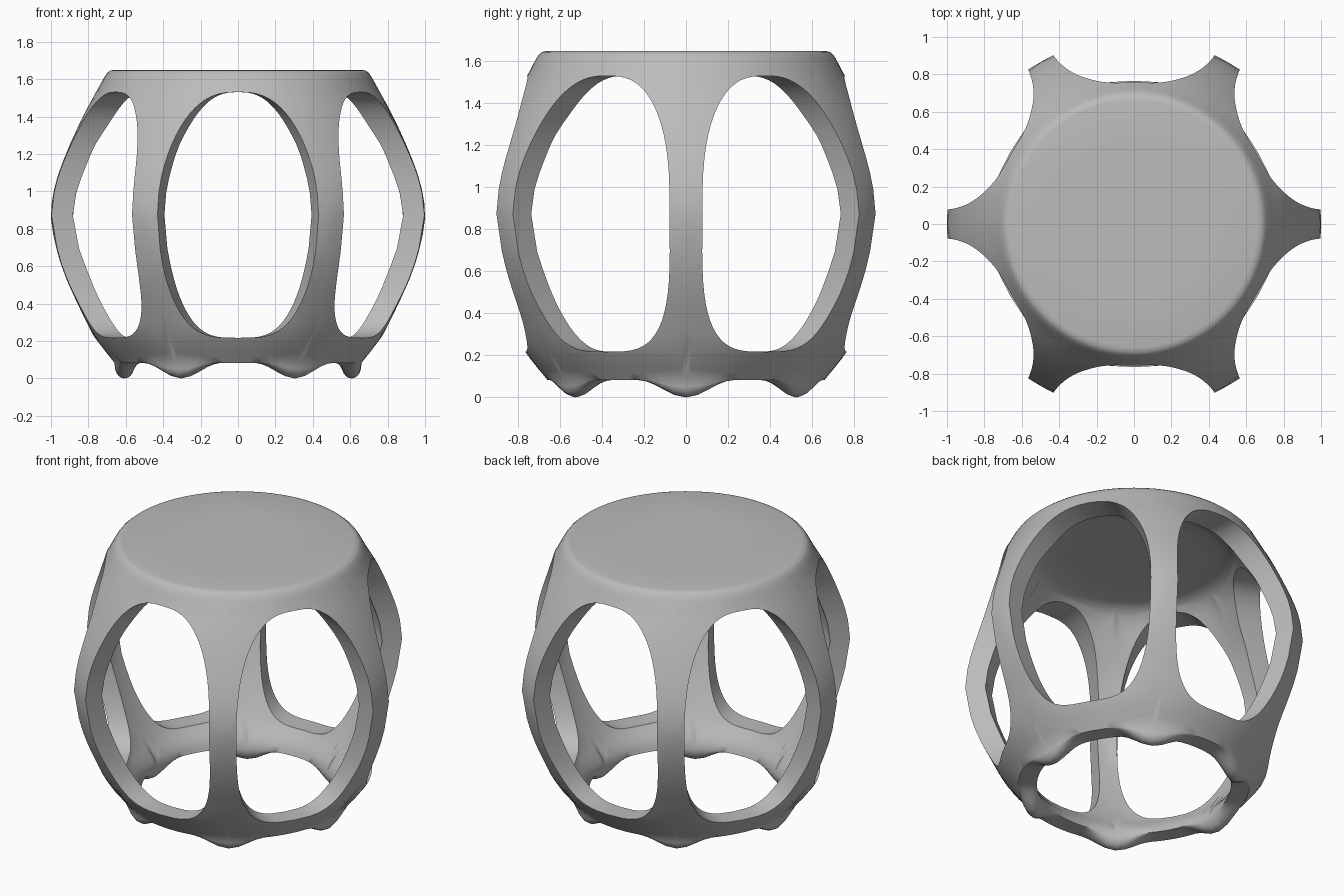
import bpy, bmesh, math

cube = bpy.data.objects.get("Cube")
if cube:
    bpy.data.objects.remove(cube)

# Profiles as (height, radius)
OUTER = [(0.083, 0.66), (0.22, 0.767), (0.38, 0.848), (0.53, 0.917), (0.68, 0.967), (0.87, 1.0),
         (1.04, 0.976), (1.2, 0.92), (1.42, 0.82), (1.53, 0.757), (1.61, 0.715)]
INNER = [(0.083, 0.554), (0.14, 0.575), (0.22, 0.64), (0.53, 0.79), (0.87, 0.885),
         (1.2, 0.79), (1.36, 0.70), (1.5, 0.615), (1.555, 0.56)]
SEAT_TOP = [(1.632, 0.70), (1.645, 0.685), (1.65, 0.66), (1.65, 0.4), (1.65, 0.0)]
SEAT_UNDER = [(1.572, 0.5), (1.58, 0.4), (1.58, 0.0)]

STEPS = 64                      # points around each window
HOLE_MID, HOLE_HALF = 0.874, 0.657
HOLE_ANGLE = math.radians(25.5)
SECTOR = math.radians(30)
LOOPS = [0, 0.12, 0.3, 0.55, 0.78, 1]


def radius(profile, z):
    """Smooth radius of a profile at height z."""
    n = len(profile)

    def slope(i):
        a, b = profile[max(i - 1, 0)], profile[min(i + 1, n - 1)]
        return (b[1] - a[1]) / (b[0] - a[0])

    i = 0
    while i < n - 2 and z > profile[i + 1][0]:
        i += 1
    (z0, r0), (z1, r1) = profile[i], profile[i + 1]
    h = z1 - z0
    t = min(max((z - z0) / h, 0), 1)
    return (r0 * (1 + 2 * t) * (1 - t) ** 2 + r1 * t * t * (3 - 2 * t)
            + h * slope(i) * t * (1 - t) ** 2 - h * slope(i + 1) * t * t * (1 - t))


def polar(r, angle, z):
    return (r * math.cos(angle), r * math.sin(angle), z)


def hole_point(a):
    """Rounded window outline, squarer at the bottom."""
    c, s = math.cos(a), math.sin(a)
    n = 2.7 if s > 0 else 3.6
    return (HOLE_ANGLE * math.copysign(abs(c) ** (2 / n), c),
            HOLE_MID + HOLE_HALF * math.copysign(abs(s) ** (2 / n), s))


def edge_point(a, low, high):
    """Border of one sixth of the shell, in line with the window outline."""
    c, s = math.cos(a), math.sin(a)
    m = max(abs(c), abs(s))
    v = s / m
    return SECTOR * c / m, (low + high) / 2 + v * (high - low) / 2


def skin(bm, rows):
    """Quads between rows of points."""
    rows = [[bm.verts.new(p) for p in row] for row in rows]
    for lower, upper in zip(rows, rows[1:]):
        for i in range(len(lower) - 1):
            bm.faces.new((lower[i], lower[i + 1], upper[i + 1], upper[i]))


def panel(profile, middle, widen):
    """Rows from the window edge out to the border of one sixth."""
    low, high = profile[0][0], profile[-1][0]
    rows = []
    for t in LOOPS:
        row = []
        for k in range(STEPS + 1):
            a = math.tau * k / STEPS
            (u0, z0), (u1, z1) = hole_point(a), edge_point(a, low, high)
            u = u0 * widen * (1 - t) + u1 * t
            z = z0 * (1 - t) + z1 * t
            row.append(polar(radius(profile, z), middle + u, z))
        rows.append(row)
    return rows


def foot_drop(u):
    """Bell-shaped drop of the base rim at the foot of each rib."""
    d = (SECTOR - abs(u)) * 0.61
    return 0.083 * (0.5 + 0.5 * math.cos(math.pi * min(d / 0.23, 1)))


bm = bmesh.new()
eighth = STEPS // 8
for sector in range(6):
    middle = SECTOR + sector * 2 * SECTOR
    outer, inner = panel(OUTER, middle, 1), panel(INNER, middle, 1.035)
    skin(bm, outer)
    skin(bm, inner)
    skin(bm, [outer[0], inner[0]])                      # window walls
    across = [edge_point(math.tau * k / STEPS, 0, 1)[0] for k in range(eighth, 3 * eighth + 1)]
    for start, cap in ((OUTER[-1], SEAT_TOP), (INNER[-1], SEAT_UNDER)):   # seat faces
        skin(bm, [[polar(r, middle + u, z) for u in across] for z, r in [start] + cap])
    rim = []                                            # base rim and feet
    for k in range(11):
        a = math.pi * k / 10
        rim.append([polar(0.607 + 0.053 * math.cos(a), middle + u,
                          0.083 - foot_drop(u) * math.sin(a) ** 0.8 if 0 < k < 10 else 0.083)
                    for u in across])
    skin(bm, rim)

bmesh.ops.remove_doubles(bm, verts=bm.verts, dist=0.0005)
bmesh.ops.dissolve_degenerate(bm, edges=bm.edges, dist=0.0001)
bmesh.ops.recalc_face_normals(bm, faces=bm.faces)

mesh = bpy.data.meshes.new("stool_frame")
bm.to_mesh(mesh)
bm.free()
stool = bpy.data.objects.new("stool_frame", mesh)
bpy.context.collection.objects.link(stool)

# Single matte grey
grey = bpy.data.materials.new("grey")
grey.use_nodes = True
grey.diffuse_color = (0.5, 0.5, 0.5, 1)
grey.node_tree.nodes["Principled BSDF"].inputs["Base Color"].default_value = (0.5, 0.5, 0.5, 1)
mesh.materials.append(grey)

bpy.ops.object.select_all(action='DESELECT')
stool.select_set(True)
bpy.context.view_layer.objects.active = stool
bpy.ops.object.shade_smooth_by_angle(angle=math.radians(42))
